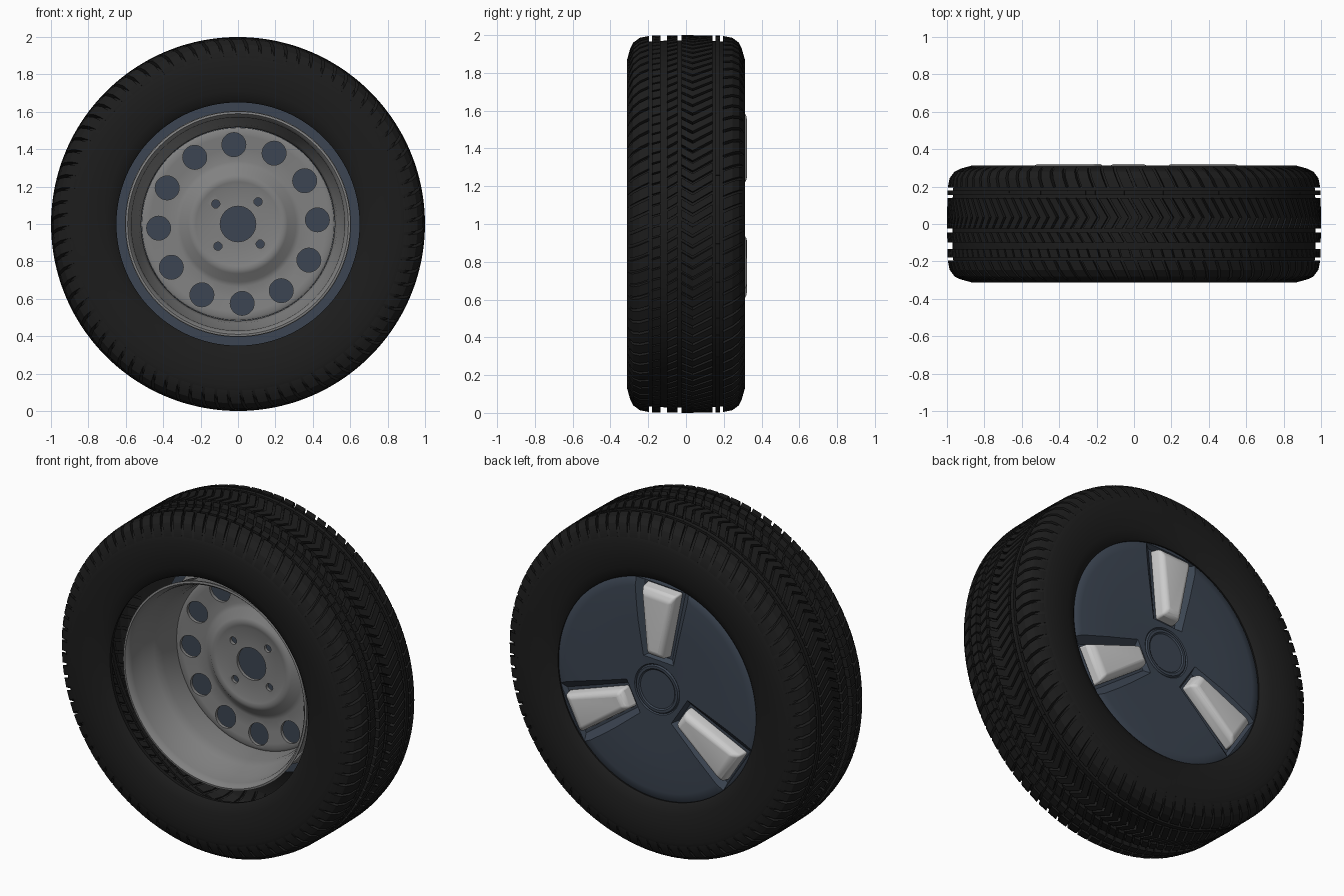
import bpy, bmesh, math

if "Cube" in bpy.data.objects:
    bpy.data.objects.remove(bpy.data.objects["Cube"])

C, S, TAU = math.cos, math.sin, math.tau


def pt(r, a, y):
    # polar position around the wheel axle
    return (r * C(a), y, 1 + r * S(a))


def material(name, rgb):
    m = bpy.data.materials.new(name)
    m.diffuse_color = (*rgb, 1)
    m.use_nodes = True
    m.node_tree.nodes["Principled BSDF"].inputs["Base Color"].default_value = m.diffuse_color
    return m


def finish(name, bm, mat=None, angle=35):
    bmesh.ops.remove_doubles(bm, verts=bm.verts, dist=1e-5)
    bmesh.ops.recalc_face_normals(bm, faces=bm.faces)
    me = bpy.data.meshes.new(name)
    bm.to_mesh(me)
    bm.free()
    ob = bpy.data.objects.new(name, me)
    bpy.context.collection.objects.link(ob)
    if mat:
        me.materials.append(mat)
    bpy.ops.object.select_all(action='DESELECT')
    ob.select_set(True)
    bpy.context.view_layer.objects.active = ob
    bpy.ops.object.shade_smooth_by_angle(angle=math.radians(angle))
    return ob


def lathe(name, profile, mat=None, n=96, closed=False):
    bm = bmesh.new()
    rows = [[bm.verts.new(pt(r, TAU * i / n, y)) for i in range(n)] for r, y in profile]
    pairs = list(zip(rows, rows[1:])) + ([(rows[-1], rows[0])] if closed else [])
    for a, b in pairs:
        for i in range(n):
            j = (i + 1) % n
            bm.faces.new((a[i], a[j], b[j], b[i]))
    bmesh.ops.dissolve_degenerate(bm, dist=1e-6, edges=bm.edges)
    return finish(name, bm, mat)


def skin(bm, rings):
    # closed tube through rings of equal vertex count
    rings = [[bm.verts.new(p) for p in ring] for ring in rings]
    k = len(rings[0])
    for a, b in zip(rings, rings[1:]):
        for i in range(k):
            bm.faces.new((a[i], a[(i + 1) % k], b[(i + 1) % k], b[i]))
    bm.faces.new(rings[0])
    bm.faces.new(rings[-1])


def cut(ob, cutter):
    cutter.hide_render = True
    cutter.display_type = 'WIRE'
    mod = ob.modifiers.new('cut', 'BOOLEAN')
    mod.operation = 'DIFFERENCE'
    mod.solver = 'EXACT'
    mod.object = cutter
    bpy.ops.object.select_all(action='DESELECT')
    ob.select_set(True)
    bpy.context.view_layer.objects.active = ob
    bpy.ops.object.modifier_apply(modifier='cut')
    bpy.data.objects.remove(cutter)
    bpy.ops.object.shade_smooth_by_angle(angle=math.radians(35))


rubber = material('rubber', (0.012, 0.012, 0.012))
cover_blue = material('dark_blue', (0.045, 0.06, 0.085))
steel = material('steel', (0.22, 0.22, 0.22))

# tyre carcass: open hollow shell, mirrored half profile
half = [(0.655, 0.245), (0.65, 0.272), (0.665, 0.285), (0.71, 0.3), (0.78, 0.31), (0.87, 0.312),
        (0.915, 0.298), (0.935, 0.28), (0.955, 0.24), (0.967, 0.19), (0.971, 0.1)]
lathe('tyre_body', half + [(r, -y) for r, y in reversed(half)], rubber, 144)

# tread blocks
crown = [(0, 1.0), (0.19, 0.997), (0.245, 0.986), (0.28, 0.96), (0.295, 0.93), (0.312, 0.87)]


def crown_radius(y):
    y = abs(y)
    for (y0, r0), (y1, r1) in zip(crown, crown[1:]):
        if y <= y1:
            return r0 + (r1 - r0) * (y - y0) / (y1 - y0)


def tread(name, ys, count, fill, slant):
    bm = bmesh.new()
    step = TAU / count
    for i in range(count):
        rings = []
        for y in ys:
            a0 = i * step + slant * (y - ys[0])
            a1, r = a0 + step * fill, crown_radius(y)
            rings.append([pt(r - 0.04, a0, y), pt(r - 0.04, a1, y), pt(r, a1, y), pt(r, a0, y)])
        skin(bm, rings)
    finish(name, bm, rubber, 20)


shoulder = [0.195, 0.245, 0.28, 0.295, 0.306]
tread('tread_shoulder_back', shoulder, 84, 0.78, 0.45)
tread('tread_shoulder_front', [-y for y in shoulder], 84, 0.78, 0.45)
tread('tread_rib_back', [0.155, 0.18], 120, 0.99, 0)
tread('tread_chevron_back', [0.035, 0.14], 110, 0.72, 0.6)
tread('tread_chevron_front', [0.035, -0.025], 110, 0.72, -0.6)
tread('tread_slant_rib', [-0.045, -0.1], 110, 0.75, 0.6)
tread('tread_rib_front', [-0.135, -0.18], 110, 0.85, 0.3)

# steel rim barrel
lathe('rim_barrel', [(0.6, -0.205), (0.602, -0.217), (0.59, -0.219), (0.578, -0.205), (0.57, -0.18),
                     (0.565, -0.09), (0.53, -0.03), (0.518, 0.03), (0.516, 0.17), (0.55, 0.19),
                     (0.59, 0.205), (0.6, 0.214), (0.605, 0.205), (0.56, 0.18), (0.53, 0.16),
                     (0.53, 0.03), (0.545, -0.025), (0.578, -0.085), (0.585, -0.18)], steel, closed=True)

# pressed wheel disc with raised hub, vent holes, bore and bolt holes
face = [(0, 0.125), (0.205, 0.125), (0.225, 0.118), (0.245, 0.115), (0.265, 0.122), (0.31, 0.16),
        (0.335, 0.168), (0.4, 0.162), (0.47, 0.155), (0.5, 0.152), (0.515, 0.16)]
disc = lathe('wheel_disc', face + [(r, y + 0.02) for r, y in reversed(face)], steel)
bm = bmesh.new()


def hole(dist, deg, radius, n=32):
    cx, _, cz = pt(dist, math.radians(deg), 0)
    skin(bm, [[(cx + radius * C(TAU * i / n), y, cz + radius * S(TAU * i / n)) for i in range(n)]
              for y in (0.05, 0.25)])


hole(0, 0, 0.095, 48)
for k in range(12):
    hole(0.425, 3 + 30 * k, 0.064)
for k in range(4):
    hole(0.16, 48 + 90 * k, 0.022, 20)
cut(disc, finish('hole_cutter', bm))

# wheel cover with centre cap ring
cover = lathe('wheel_cover', [(0, 0.266), (0.112, 0.266), (0.12, 0.272), (0.135, 0.272), (0.142, 0.264),
                              (0.148, 0.27), (0.4, 0.276), (0.6, 0.274), (0.645, 0.268), (0.656, 0.258),
                              (0.656, 0.22), (0, 0.22)], cover_blue)


def wedge(bm, deg, layers):
    # stack of trapezoid outlines: (y, inner radius, outer radius, inner half width, outer half width)
    a = math.radians(deg)
    rings = []
    for y, r0, r1, w0, w1 in layers:
        rings.append([(u * C(a) - v * S(a), y, 1 + u * S(a) + v * C(a))
                      for u, v in ((r0, -w0), (r1, -w1), (r1, w1), (r0, w0))])
    skin(bm, rings)


spokes = (93, 213, 333)

# sloped pockets around the inserts
bm = bmesh.new()
for d in spokes:
    wedge(bm, d, [(0.24, 0.19, 0.615, 0.07, 0.135), (0.3, 0.16, 0.64, 0.125, 0.215)])
cut(cover, finish('pocket_cutter', bm))

# raised pale inserts
bm = bmesh.new()
for d in spokes:
    wedge(bm, d, [(0.235, 0.2, 0.61, 0.06, 0.118), (0.3, 0.21, 0.6, 0.055, 0.11),
                  (0.322, 0.235, 0.565, 0.038, 0.088)])
inserts = finish('cover_inserts', bm)
bev = inserts.modifiers.new('soft_edges', 'BEVEL')
bev.width = 0.012
bev.segments = 3
bev.limit_method = 'ANGLE'
bev.angle_limit = math.radians(25)
